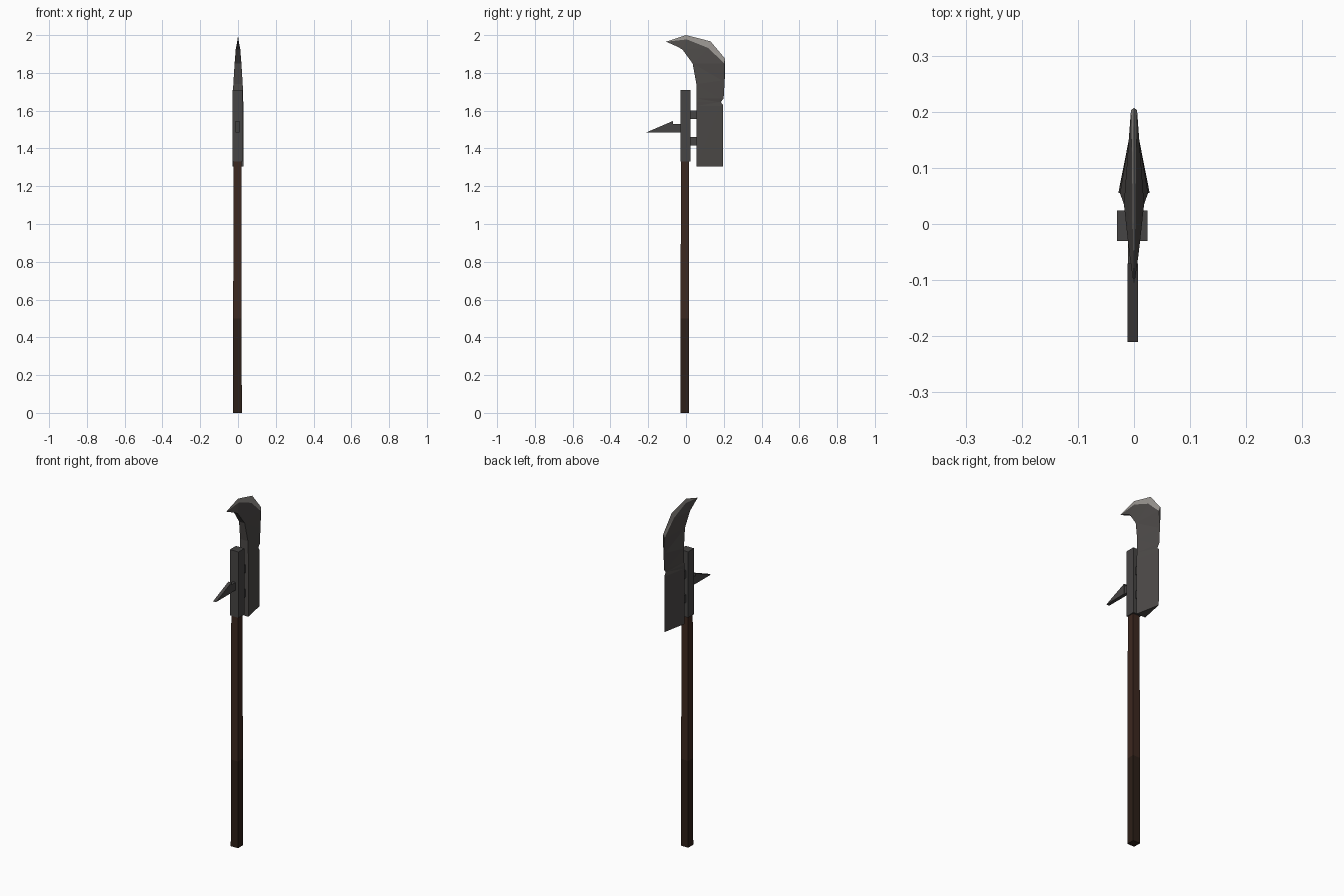
import bpy, bmesh

if "Cube" in bpy.data.objects:
    bpy.data.objects.remove(bpy.data.objects["Cube"])

def mat(name, rgb):
    m = bpy.data.materials.new(name)
    m.diffuse_color = (*rgb, 1)
    m.use_nodes = True
    m.node_tree.nodes["Principled BSDF"].inputs["Base Color"].default_value = m.diffuse_color
    return m

STEEL = mat("dark_steel", (0.075, 0.069, 0.066))
IRON = mat("socket_iron", (0.062, 0.059, 0.058))
EDGE = mat("bright_edge", (0.33, 0.31, 0.29))
WOOD = mat("brown_wood", (0.046, 0.021, 0.014))
DARK = mat("worn_dark_wood", (0.026, 0.014, 0.009))

C = -0.003  # centre line of the pole

def finish(name, bm, *mats):
    bmesh.ops.remove_doubles(bm, verts=bm.verts, dist=1e-5)
    bmesh.ops.recalc_face_normals(bm, faces=bm.faces)
    me = bpy.data.meshes.new(name)
    bm.to_mesh(me)
    bm.free()
    for m in mats:
        me.materials.append(m)
    ob = bpy.data.objects.new(name, me)
    bpy.context.collection.objects.link(ob)
    return ob

def extrude_profile(name, pts, x0, x1, m):
    """Side profile of (y, z) points extruded along x."""
    bm = bmesh.new()
    a = [bm.verts.new((x0, y, z)) for y, z in pts]
    b = [bm.verts.new((x1, y, z)) for y, z in pts]
    bm.faces.new(a)
    bm.faces.new(b[::-1])
    for i in range(len(pts)):
        j = (i + 1) % len(pts)
        bm.faces.new((a[i], b[i], b[j], a[j]))
    return finish(name, bm, m)

def box(name, x, y, z, m):
    return extrude_profile(name, [(y[0], z[0]), (y[1], z[0]), (y[1], z[1]), (y[0], z[1])], *x, m)

# square wooden shaft, darker towards the foot
bm = bmesh.new()
rings = []
for z, h in ((0, .023), (.5, .0225), (1.34, .021)):
    rings.append([bm.verts.new((C + sx * h, C - .003 + sy * h, z))
                  for sx, sy in ((-1, -1), (1, -1), (1, 1), (-1, 1))])
for lo, hi in zip(rings, rings[1:]):
    for i in range(4):
        j = (i + 1) % 4
        bm.faces.new((lo[i], lo[j], hi[j], hi[i]))
bm.faces.new(rings[0][::-1])
bm.faces.new(rings[-1])
for f in bm.faces:
    f.material_index = int(f.calc_center_median().z < .5)
finish("shaft", bm, WOOD, DARK)

# iron socket and the two lugs that carry the blade
box("socket", (C - .027, C + .027), (C - .027, C + .027), (1.33, 1.71), IRON)
for n, z in (("lower_lug", (1.415, 1.46)), ("upper_lug", (1.555, 1.6))):
    box(n, (C - .013, C + .013), (.015, .065), z, IRON)

# back spike on its short neck
box("spike_neck", (C - .008, C + .008), (-.075, -.025), (1.485, 1.53), IRON)
extrude_profile("back_spike", [(-.21, 1.485), (-.07, 1.485), (-.07, 1.545)], -.012, .007, IRON)

# wedge blade: rows of inner (y, z), half thickness, shoulder (y, z), edge (y, z)
rows = [((.055, 1.305), .028, (.18, 1.305), (.195, 1.305)),
        ((.055, 1.625), .028, (.18, 1.625), (.197, 1.63)),
        ((.055, 1.645), .028, (.175, 1.645), (.184, 1.645)),
        ((.055, 1.665), .027, (.18, 1.665), (.199, 1.665)),
        ((.055, 1.74), .025, (.19, 1.76), (.205, 1.76)),
        ((.035, 1.85), .018, (.203, 1.85), (.207, 1.875)),
        ((-.02, 1.925), .012, (.117, 1.932), (.13, 1.967)),
        ((-.055, 1.943), .008, (.005, 1.977), (0, 2.0)),
        ((-.105, 1.965), .001, (-.105, 1.965), (-.105, 1.965))]
bm = bmesh.new()
prev = None
for i, (p, t, s, e) in enumerate(rows):
    last = i == len(rows) - 1
    st = .001 if last else (t * (e[0] - s[0]) / (e[0] - p[0]) if i < 5 else t * .3)
    et = .001 if last else 0
    sec = [bm.verts.new((x, *q)) for x, q in
           ((-t, p), (-st, s), (et, e), (st, s), (t, p))]
    if prev:
        for k in range(5):
            j = (k + 1) % 5
            f = bm.faces.new((prev[k], prev[j], sec[j], sec[k]))
            if i > 5 and k in (1, 2):  # bright cutting edge around the hook
                f.material_index = 1
    else:
        bm.faces.new(sec)
    prev = sec
bmesh.ops.triangulate(bm, faces=bm.faces)
finish("hooked_blade", bm, STEEL, EDGE)
